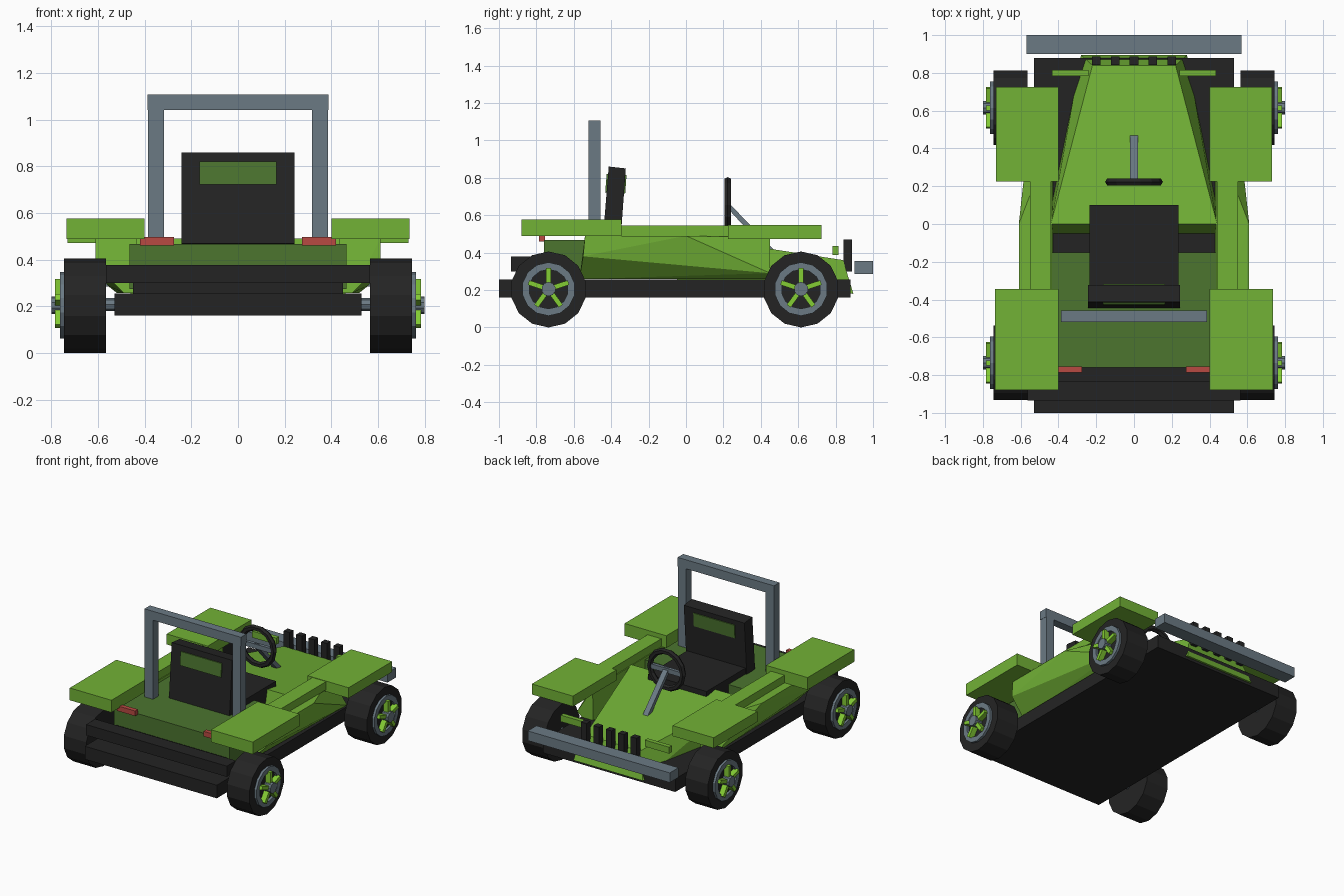
import bpy, bmesh, math
from mathutils import Matrix, Vector

if "Cube" in bpy.data.objects:
    bpy.data.objects.remove(bpy.data.objects["Cube"])


def material(name, rgb):
    m = bpy.data.materials.new(name)
    lin = [(c / 255 / 12.92 if c < 11 else ((c / 255 + 0.055) / 1.055) ** 2.4) for c in rgb]
    m.diffuse_color = (*lin, 1)
    m.use_nodes = True
    m.node_tree.nodes["Principled BSDF"].inputs["Base Color"].default_value = m.diffuse_color
    return m


GREEN = material("leaf green", (114, 178, 54))
BRIGHT = material("bright green", (132, 205, 52))
DARK = material("dark green", (76, 117, 47))
BLACK = material("black", (36, 36, 36))
SLATE = material("slate grey", (107, 122, 132))
RED = material("tail light red", (184, 74, 66))


def finish(name, bm, mat):
    bmesh.ops.recalc_face_normals(bm, faces=bm.faces)
    me = bpy.data.meshes.new(name)
    bm.to_mesh(me)
    bm.free()
    me.materials.append(mat)
    ob = bpy.data.objects.new(name, me)
    bpy.context.collection.objects.link(ob)
    return ob


def hull(name, pts, mat):
    """Convex solid around a few points."""
    bm = bmesh.new()
    for p in pts:
        bm.verts.new(p)
    res = bmesh.ops.convex_hull(bm, input=bm.verts)
    junk = [g for g in res["geom_interior"] if isinstance(g, bmesh.types.BMVert)]
    bmesh.ops.delete(bm, geom=junk, context="VERTS")
    bmesh.ops.dissolve_limit(bm, angle_limit=0.01, verts=bm.verts, edges=bm.edges)
    return finish(name, bm, mat)


def box(name, x, y, z, mat):
    return hull(name, [(a, b, c) for a in x for b in y for c in z], mat)


def both(x):
    """The x range on the right and on the left."""
    return [("right", x), ("left", (-x[1], -x[0]))]


def circle(r, n, cy, cz):
    return [(cy - r * math.sin(2 * math.pi * i / n), cz - r * math.cos(2 * math.pi * i / n))
            for i in range(n)]


def disc(name, x, r, n, cy, cz, mat):
    return hull(name, [(a, y, z) for a in x for y, z in circle(r, n, cy, cz)], mat)


def ring(name, x, r_in, r_out, n, cy, cz, mat):
    bm = bmesh.new()
    loops = [[bm.verts.new((a, y, z)) for y, z in circle(r, n, cy, cz)]
             for a, r in ((x[0], r_in), (x[0], r_out), (x[1], r_out), (x[1], r_in))]
    for k in range(4):
        p, q = loops[k], loops[(k + 1) % 4]
        for i in range(n):
            j = (i + 1) % n
            bm.faces.new((p[i], p[j], q[j], q[i]))
    return finish(name, bm, mat)


def spokes(name, x, r, cy, cz, mat):
    bm = bmesh.new()
    for i in range(5):
        m = (Matrix.Translation((sum(x) / 2, cy, cz)) @ Matrix.Rotation(i * math.tau / 5, 4, "X")
             @ Matrix.Translation((0, 0, r / 2 + 0.012))
             @ Matrix.Diagonal((abs(x[1] - x[0]), 0.026, r - 0.024, 1)))
        bmesh.ops.create_cube(bm, size=1, matrix=m)
    return finish(name, bm, mat)


# chassis and bumpers
box("chassis", (-0.53, 0.53), (-1, 0.88), (0.16, 0.255), BLACK)
box("rear_bumper", (-0.565, 0.565), (-0.935, -0.83), (0.30, 0.378), BLACK)
box("rear_bumper_mount", (-0.45, 0.45), (-0.83, -0.76), (0.255, 0.34), BLACK)
box("front_bumper", (-0.57, 0.57), (0.90, 1.0), (0.285, 0.355), SLATE)

# rear deck and wedge bonnet
box("rear_deck", (-0.465, 0.465), (-0.76, -0.15), (0.275, 0.468), DARK)
hull("bonnet", [(s * x, y, z) for s in (-1, 1) for x, y, z in (
    (0.44, 0, 0.49), (0.22, 0.84, 0.36), (0.46, -0.05, 0.255), (0.28, 0.895, 0.18),
    (0.46, 0, 0.2))], GREEN)

# flared side panels and rails
for s, side in ((1, "right"), (-1, "left")):
    hull(side + "_side_panel", [(s * x, y, z) for x, y, z in (
        (0.43, -0.57, 0.258), (0.49, -0.57, 0.258), (0.52, 0.45, 0.258), (0.43, 0.45, 0.258),
        (0.61, -0.55, 0.38), (0.61, -0.54, 0.49), (0.61, 0, 0.49), (0.56, 0.34, 0.30),
        (0.56, 0.45, 0.29), (0.435, -0.54, 0.49), (0.435, 0.45, 0.48))], GREEN)
for side, x in both((0.44, 0.55)):
    box(side + "_rail", x, (-0.35, 0.23), (0.485, 0.545), GREEN)

# fenders and lights
for side, x in both((0.40, 0.735)):
    box(side + "_rear_fender", x, (-0.88, -0.345), (0.488, 0.577), GREEN)
for side, x in both((0.40, 0.73)):
    box(side + "_front_fender", x, (0.225, 0.725), (0.472, 0.548), GREEN)
for side, x in both((0.24, 0.435)):
    box(side + "_headlight", x, (0.783, 0.815), (0.388, 0.435), GREEN)
for side, x in both((0.275, 0.42)):
    box(side + "_tail_light", x, (-0.787, -0.755), (0.46, 0.497), RED)

# grille bars
for i in range(5):
    x = -0.2 + 0.1 * i
    box("grille_bar_%d" % (i + 1), (x - 0.023, x + 0.023), (0.843, 0.887), (0.30, 0.47), BLACK)

# roll bar
for side, x in both((0.318, 0.385)):
    box(side + "_roll_post", x, (-0.52, -0.457), (0.46, 1.05), SLATE)
box("roll_bar_top", (-0.387, 0.387), (-0.52, -0.457), (1.042, 1.107), SLATE)

# seat with a slightly leaning back
box("seat_cushion", (-0.235, 0.235), (-0.38, 0.10), (0.40, 0.512), BLACK)
hull("seat_back", [(x, y, z) for x in (-0.243, 0.243) for y, z in (
    (-0.445, 0.47), (-0.35, 0.465), (-0.413, 0.86), (-0.322, 0.85))], BLACK)
hull("seat_back_panel", [(x, y, z) for x in (-0.165, 0.165) for y, z in (
    (-0.432, 0.722), (-0.325, 0.717), (-0.424, 0.82), (-0.318, 0.815))], DARK)

# steering wheel, crossbar and column
bpy.ops.mesh.primitive_torus_add(major_radius=0.132, minor_radius=0.021, major_segments=14,
                                 minor_segments=6, location=(0, 0.223, 0.655),
                                 rotation=(math.pi / 2, 0, 0))
wheel = bpy.context.object
wheel.name = "steering_wheel"
wheel.data.materials.append(BLACK)
box("steering_crossbar", (-0.125, 0.125), (0.212, 0.236), (0.638, 0.672), SLATE)
hull("steering_column", [(x, y, z) for x in (-0.02, 0.02) for y, z in (
    (0.22, 0.64), (0.22, 0.675), (0.47, 0.415), (0.44, 0.40))], SLATE)

# wheels and axles
for end, cy in (("rear", -0.735), ("front", 0.615)):
    disc(end + "_axle", (-0.6, 0.6), 0.028, 8, cy, 0.208, SLATE)
    for s, side in ((1, "right"), (-1, "left")):
        n = "%s_%s_" % (end, side)
        disc(n + "tyre", (s * 0.565, s * 0.745), 0.203, 14, cy, 0.203, BLACK)
        ring(n + "rim", (s * 0.74, s * 0.762), 0.105, 0.143, 14, cy, 0.205, SLATE)
        spokes(n + "spokes", (s * 0.742, s * 0.784), 0.112, cy, 0.205, BRIGHT)
        disc(n + "hub", (s * 0.74, s * 0.80), 0.038, 10, cy, 0.205, SLATE)
